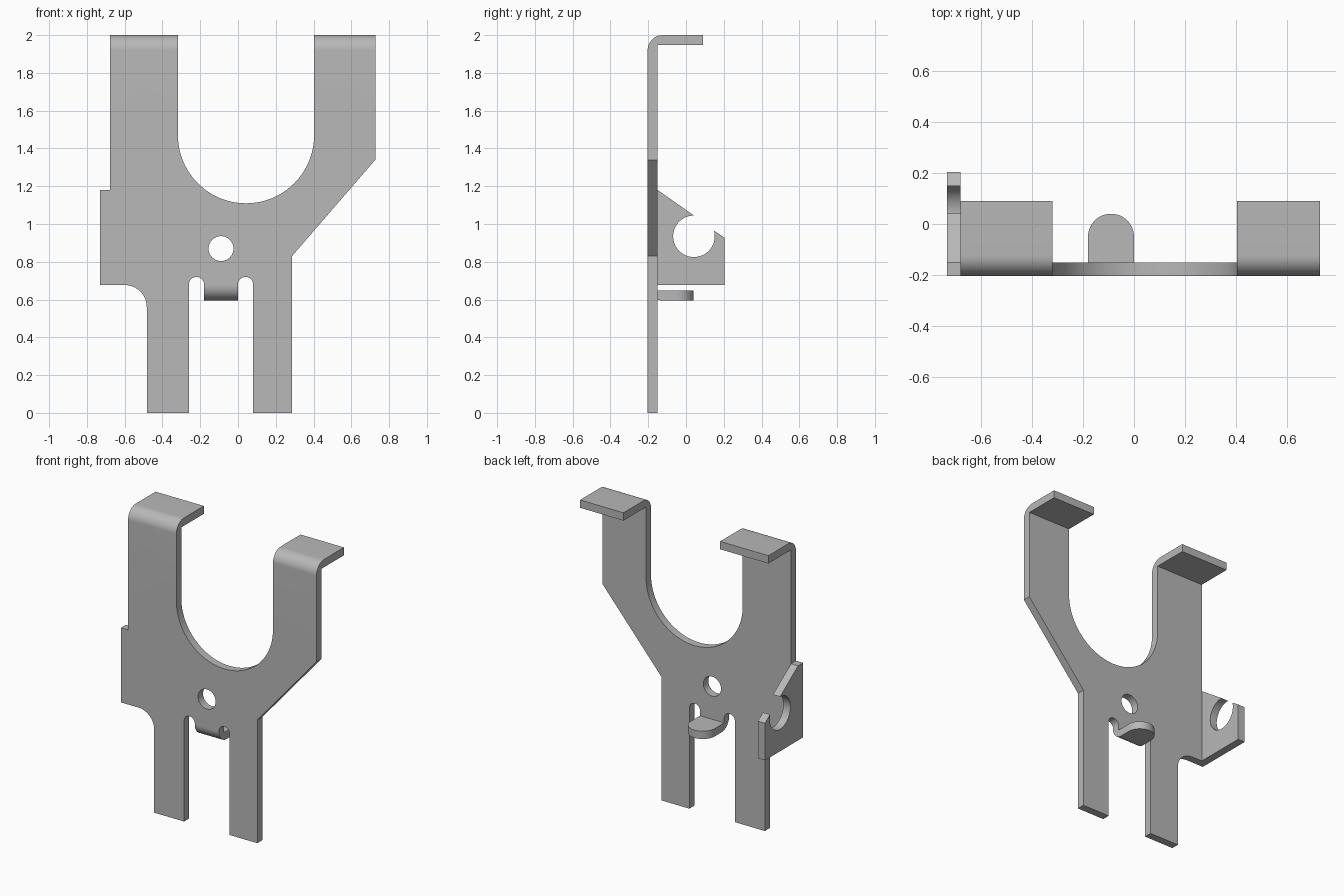
import bpy
import bmesh
from math import sin, cos, radians
from mathutils import Vector

cube = bpy.data.objects.get("Cube")
if cube:
    bpy.data.objects.remove(cube, do_unlink=True)

FRONT, BACK = -0.203, -0.15      # sheet faces
THICK = BACK - FRONT
BEND = 0.08                      # outer bend radius

steel = bpy.data.materials.new("plain grey steel")
steel.use_nodes = True
grey = (0.48, 0.48, 0.48, 1)
steel.diffuse_color = grey
steel.node_tree.nodes["Principled BSDF"].inputs["Base Color"].default_value = grey


def arc(cx, cy, r, start, end, steps=16):
    """Points on an arc, angles in degrees."""
    angles = [radians(start + (end - start) * i / steps) for i in range(steps + 1)]
    return [(cx + r * cos(a), cy + r * sin(a)) for a in angles]


def prism(name, loops, axis, low, high):
    """Fill outlines (the first is the edge, others are holes) and extrude along an axis."""
    place = {"x": lambda u, v: (low, u, v),
             "y": lambda u, v: (u, low, v),
             "z": lambda u, v: (u, v, low)}[axis]
    direction = Vector([float(axis == a) for a in "xyz"])
    bm = bmesh.new()
    for loop in loops:
        verts = [bm.verts.new(place(u, v)) for u, v in loop]
        for a, b in zip(verts, verts[1:] + verts[:1]):
            bm.edges.new((a, b))
    bmesh.ops.triangle_fill(bm, use_beauty=True, edges=bm.edges[:], normal=direction)
    result = bmesh.ops.extrude_face_region(bm, geom=bm.faces[:])
    moved = [g for g in result["geom"] if isinstance(g, bmesh.types.BMVert)]
    bmesh.ops.translate(bm, verts=moved, vec=direction * (high - low))
    bmesh.ops.recalc_face_normals(bm, faces=bm.faces[:])
    mesh = bpy.data.meshes.new(name)
    bm.to_mesh(mesh)
    bm.free()
    mesh.materials.append(steel)
    obj = bpy.data.objects.new(name, mesh)
    bpy.context.collection.objects.link(obj)
    return obj


def fold(name, x_low, x_high, z_outer, side, y_end):
    """Sheet bent backwards; side is 1 for a fold at the top, -1 at the bottom."""
    z_start = z_outer - side * BEND
    z_inner = z_outer - side * THICK
    curve = arc(FRONT + BEND, z_start, BEND, 180, 180 - side * 90)
    outline = curve + [(y_end, z_outer), (y_end, z_inner), (BACK, z_inner), (BACK, z_start)]
    if y_end <= FRONT + BEND:
        outline.remove((y_end, z_outer))
    return prism(name, [outline], "x", x_low, x_high)


# Flat plate with two arms, two legs, a round saddle and a hole
TOP, TONGUE = 2.0, 0.595
arm_top = TOP - BEND
plate_edge = (
    [(-0.678, arm_top), (-0.318, arm_top)]
    + arc(0.0425, 1.47, 0.3605, 180, 360, 40)
    + [(0.403, arm_top), (0.727, arm_top), (0.727, 1.34), (0.286, 0.83), (0.286, 0), (0.08, 0)]
    + arc(0.04, 0.68, 0.04, 0, 180)
    + [(0, TONGUE + BEND), (-0.18, TONGUE + BEND)]
    + arc(-0.22, 0.68, 0.04, 0, 180)
    + [(-0.26, 0), (-0.483, 0)]
    + arc(-0.6, 0.56, 0.117, 0, 90)
    + [(-0.731, 0.677), (-0.731, 1.18), (-0.678, 1.18)])
hole = arc(-0.09, 0.87, 0.066, 0, 348.75, 31)
bracket = prism("folded_bracket", [plate_edge, hole], "y", FRONT, BACK)

# Lips at the top of the arms
parts = [fold("right_arm_lip", -0.678, -0.318, TOP, 1, 0.09),
         fold("left_arm_lip", 0.403, 0.727, TOP, 1, 0.09)]

# Tongue between the legs, with a rounded end
root = FRONT + BEND
parts.append(fold("tongue_bend", -0.18, 0, TONGUE, -1, root))
tongue = [(-0.18, root), (0, root)] + arc(-0.09, -0.05, 0.09, 0, 180, 24)
parts.append(prism("tongue_tip", [tongue], "z", TONGUE, TONGUE + THICK))

# Side flange with an open round notch in its sloping edge
flange = ([(BACK, 0.677), (BACK, 1.18)]
          + arc(0.042, 0.935, 0.11, 90, 376, 40)
          + [(0.203, 0.928), (0.203, 0.677)])
parts.append(prism("side_flange", [flange], "x", -0.731, -0.678))

# Weld all parts into one sheet
bpy.context.view_layer.objects.active = bracket
for part in parts:
    weld = bracket.modifiers.new("weld_" + part.name, "BOOLEAN")
    weld.operation = "UNION"
    weld.solver = "EXACT"
    weld.object = part
    bpy.ops.object.modifier_apply(modifier=weld.name)
    bpy.data.objects.remove(part, do_unlink=True)

bpy.ops.object.select_all(action="DESELECT")
bracket.select_set(True)
bpy.ops.object.shade_smooth_by_angle(angle=radians(30))
